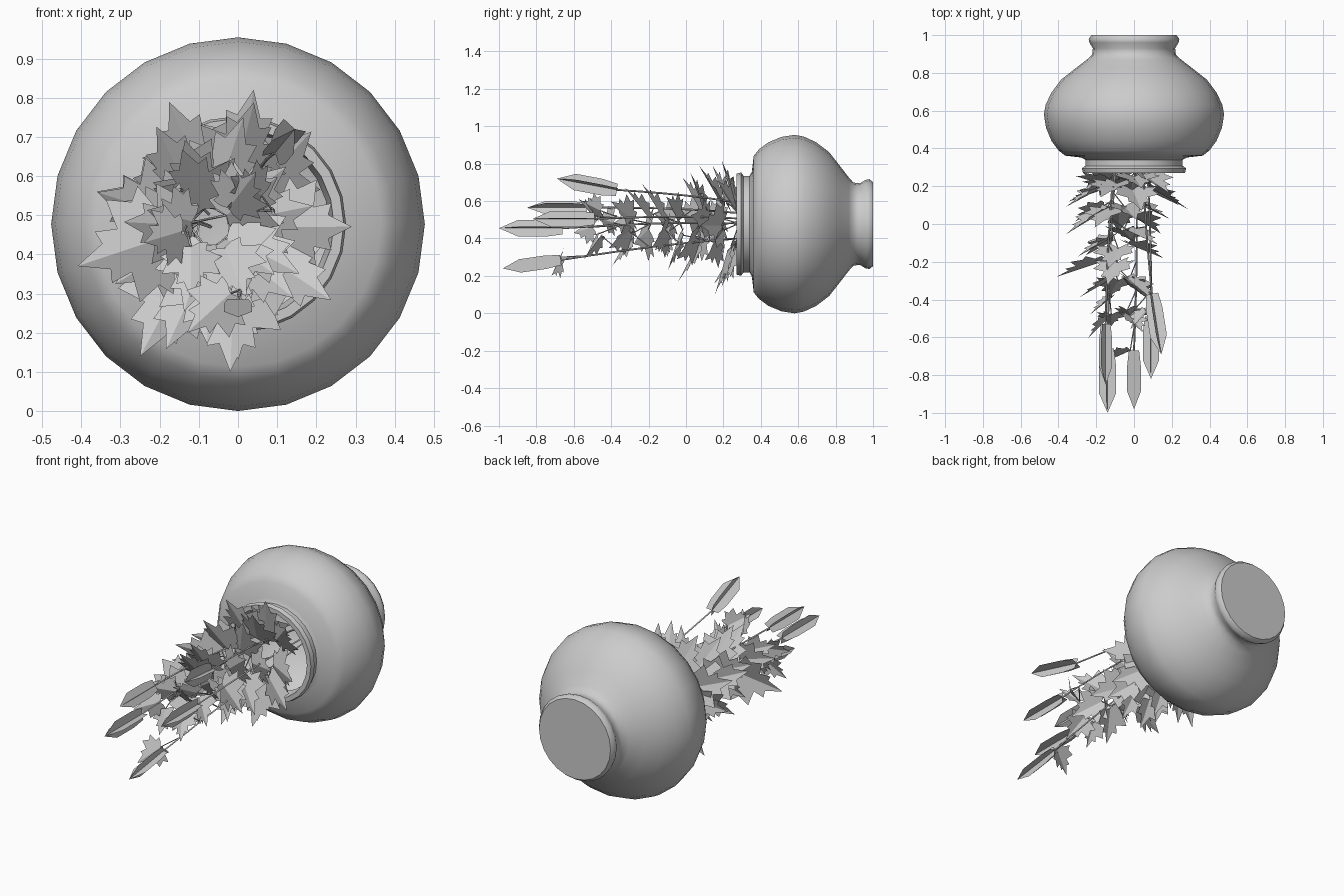
import bpy, bmesh, math, random
from mathutils import Vector

if "Cube" in bpy.data.objects:
    bpy.data.objects.remove(bpy.data.objects["Cube"])

random.seed(4)
CZ = 0.477  # height of the pot's axis (the vase lies on its side)


def make_object(name, bm):
    mesh = bpy.data.meshes.new(name)
    bm.to_mesh(mesh)
    bm.free()
    ob = bpy.data.objects.new(name, mesh)
    bpy.context.collection.objects.link(ob)
    return ob


def vase(name, profile, sides=24):
    """Lathe (radius, y) points around the y axis."""
    bm = bmesh.new()
    rings = []
    for r, y in profile:
        rings.append([bm.verts.new((r * math.sin(2 * math.pi * i / sides), y,
                                    CZ + r * math.cos(2 * math.pi * i / sides)))
                      for i in range(sides)])
    for a, b in zip(rings, rings[1:]):
        for i in range(sides):
            j = (i + 1) % sides
            bm.faces.new((a[i], a[j], b[j], b[i]))
    bm.faces.new(rings[0])
    bm.faces.new(rings[-1])
    bmesh.ops.recalc_face_normals(bm, faces=bm.faces)
    ob = make_object(name, bm)
    bpy.context.view_layer.objects.active = ob
    ob.select_set(True)
    bpy.ops.object.shade_smooth_by_angle(angle=math.radians(50))
    ob.select_set(False)


def tube(name, points, radius):
    cu = bpy.data.curves.new(name, 'CURVE')
    cu.dimensions = '3D'
    cu.bevel_depth = radius
    cu.bevel_resolution = 0
    cu.use_fill_caps = True
    sp = cu.splines.new('POLY')
    sp.points.add(len(points) - 1)
    for p, co in zip(sp.points, points):
        p.co = (*co, 1)
    bpy.context.collection.objects.link(bpy.data.objects.new(name, cu))


# Half outline of a lobed leaf: across, along (length 1)
HALF = [(.15, -.10), (.30, -.13), (.27, .03), (.55, .12), (.42, .24),
        (.52, .47), (.22, .48), (.26, .70), (.13, .68)]


def leaf(base, tip, fold=0.28):
    """Lobed leaf folded along its midrib, facing the front, with a stalk."""
    base, tip = Vector(base), Vector(tip)
    length = (tip - base).length
    d = (tip - base).normalized()
    n = Vector((0, -1, 0))
    n = (n - n.dot(d) * d).normalized()
    side = d.cross(n)
    bm = bmesh.new()
    mid = [bm.verts.new(base), bm.verts.new(tip)]
    for s in (1, -1):
        pts = [bm.verts.new(base + length * (v * d + s * u * side - fold * u * n))
               for u, v in HALF]
        loop = [mid[0]] + pts + [mid[1]]
        bm.faces.new(loop if s > 0 else loop[::-1])
    make_object("leaf", bm)
    target = base + Vector((0, .08, 0))
    near = min((p for s in stems for p in s), key=lambda p: (p - target).length)
    tube("leaf_stalk", [near, base], .003)


def bud(base, tip, radius, turn):
    """Long bud made of two crossed blades, blunt at the base and pointed at the tip."""
    base, tip = Vector(base), Vector(tip)
    d = (tip - base).normalized()
    up = Vector((0, 0, 1))
    up = (up - up.dot(d) * d).normalized()
    side = d.cross(up)
    bm = bmesh.new()
    for k in range(2):
        a = math.radians(turn + 90 * k)
        w = radius * (math.cos(a) * up + math.sin(a) * side)
        half = [(.75, 0), (1, .25), (1, .7)]
        pts = [base.lerp(tip, t) + w * u for u, t in half] + [tip]
        pts += [base.lerp(tip, t) - w * u for u, t in reversed(half)]
        bm.faces.new([bm.verts.new(p) for p in pts])
    make_object("bud", bm)


# Pot: foot, belly, neck, rolled rim, hollow inside
foot = [(.225, 1), (.24, .98), (.236, .96), (.218, .93), (.222, .895)]
belly = [(.25, .87), (.315, .82), (.385, .765), (.438, .695), (.468, .63), (.477, .58),
         (.466, .51), (.437, .44), (.4, .39), (.365, .362)]
neck = [(.28, .352), (.258, .34), (.258, .308), (.276, .295), (.27, .27), (.245, .27)]
inside = [(.232, .35), (.42, .46), (.44, .6), (.36, .73), (.2, .85)]
vase("pot", foot + belly + neck + inside)

# Buds: base, tip, radius, turn about the stem
BUDS = [((-.14, -.66, .455), (-.14, -1.0, .455), .045, 10),
        ((.0, -.67, .285), (.0, -.98, .24), .036, 0),
        ((.095, -.37, .66), (.145, -.69, .72), .046, 15),
        ((.09, -.49, .505), (.09, -.82, .505), .043, 5),
        ((-.15, -.53, .565), (-.15, -.85, .565), .042, 35)]

# Stems run from inside the pot to each bud with a slight bow
stems = []
for i, (b, t, r, turn) in enumerate(BUDS):
    b = Vector(b)
    start = Vector((b.x * .5, .6, CZ + (b.z - CZ) * .3))
    bow = Vector((.015 if i % 2 else -.015, 0, .02))
    pts = [start.lerp(b, k / 8) + bow * math.sin(math.pi * k / 8) for k in range(9)]
    stems.append(pts)
    tube("stem", pts, .005)
    bud(b, t, r, turn)

# Leaf whorls: y, count, inner radius, outer radius, first angle, centre x
WHORLS = [(.24, 9, .13, .34, 80, -.04), (.10, 7, .09, .29, 65, -.08),
          (-.07, 6, .05, .25, 100, -.07), (-.24, 5, .05, .22, 40, -.07),
          (-.43, 3, .06, .19, 50, -.06)]
for y, count, r_in, r_out, first, cx in WHORLS:
    for i in range(count):
        a = math.radians(first + 360 * i / count + random.uniform(-8, 8))
        out = Vector((math.cos(a), 0, math.sin(a)))
        c = Vector((cx, y + random.uniform(-.07, .04), .47))
        reach = r_out * random.uniform(.92, 1.03)
        leaf(c + out * r_in, c + out * reach + Vector((0, random.uniform(-.12, -.06), 0)))

# Single leaves: long droopers at the mouth and small ones toward the buds
leaf((-.01, .22, .33), (-.02, .155, .10))
leaf((-.13, .24, .36), (-.25, .19, .14))
leaf((.00, .25, .60), (.04, .19, .82))
leaf((-.17, -.20, .45), (-.41, -.28, .37))
leaf((-.12, -.48, .42), (-.12, -.54, .29))
leaf((.06, -.46, .55), (-.02, -.56, .60))
leaf((-.14, -.50, .46), (-.24, -.60, .43))
leaf((-.02, -.67, .30), (-.13, -.72, .20))
